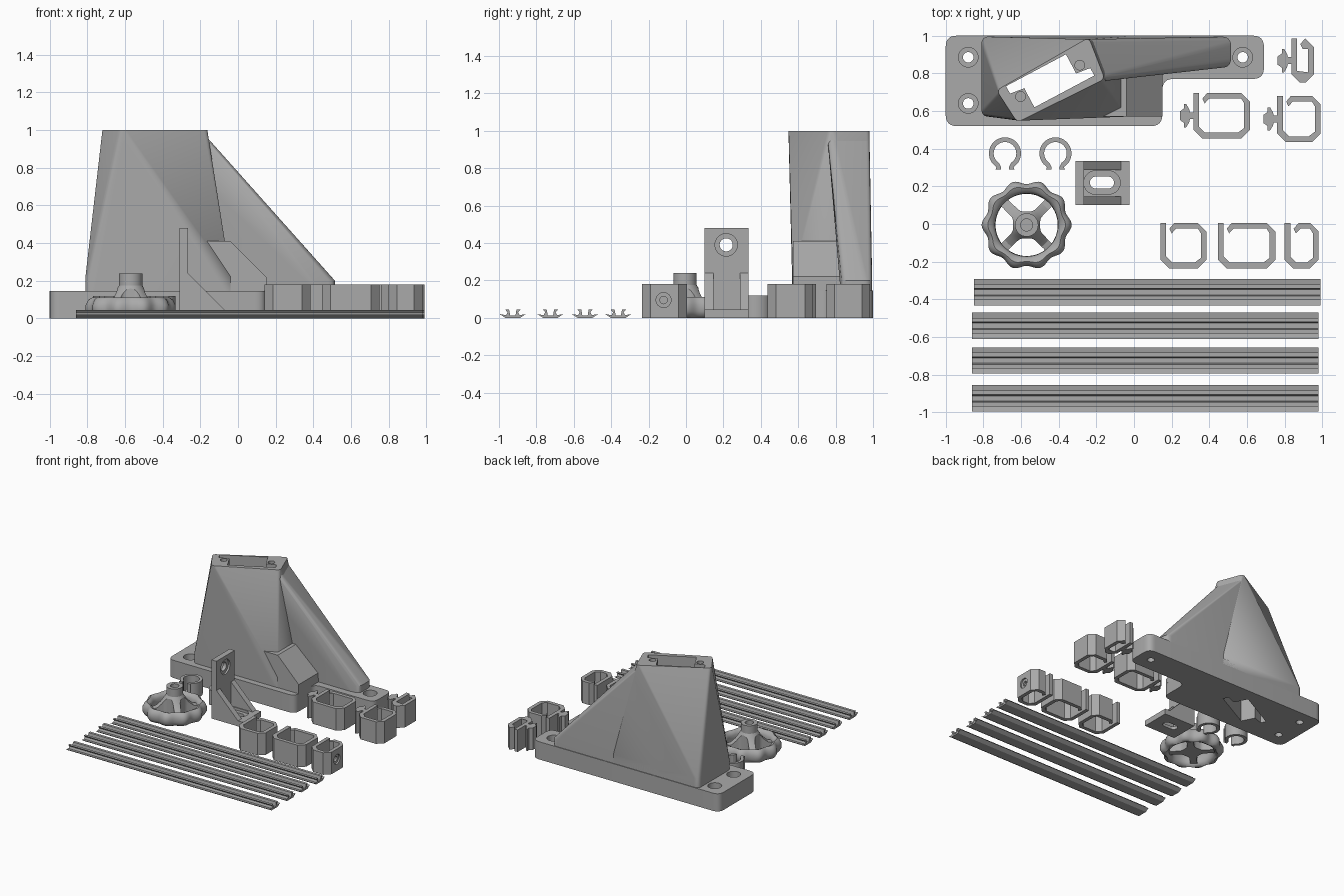
import bpy, bmesh, math
from mathutils import Vector, Matrix

if "Cube" in bpy.data.objects:
    bpy.data.objects.remove(bpy.data.objects["Cube"])

grey = bpy.data.materials.new("grey plastic")
grey.diffuse_color = (0.40, 0.40, 0.40, 1)
grey.use_nodes = True
grey.node_tree.nodes["Principled BSDF"].inputs["Base Color"].default_value = grey.diffuse_color


def finish(name, bm, angle=25):
    bmesh.ops.recalc_face_normals(bm, faces=bm.faces)
    me = bpy.data.meshes.new(name)
    bm.to_mesh(me)
    bm.free()
    me.materials.append(grey)
    ob = bpy.data.objects.new(name, me)
    bpy.context.collection.objects.link(ob)
    smooth(ob, angle)
    return ob


def smooth(ob, angle=25):
    bpy.ops.object.select_all(action='DESELECT')
    bpy.context.view_layer.objects.active = ob
    ob.select_set(True)
    bpy.ops.object.shade_smooth_by_angle(angle=math.radians(angle))


def prism(name, pts, z0, z1, m=None):
    """Extrude an outline from z0 to z1, then place it with a matrix."""
    bm = bmesh.new()
    f = bm.faces.new([bm.verts.new((x, y, z0)) for x, y in pts])
    top = bmesh.ops.extrude_face_region(bm, geom=[f])["geom"]
    bmesh.ops.translate(bm, vec=(0, 0, z1 - z0),
                        verts=[v for v in top if isinstance(v, bmesh.types.BMVert)])
    if m:
        bmesh.ops.transform(bm, matrix=m, verts=bm.verts)
    return finish(name, bm)


def box(name, x0, x1, y0, y1, z0, z1):
    return prism(name, [(x0, y0), (x1, y0), (x1, y1), (x0, y1)], z0, z1)


def hull(name, pts):
    bm = bmesh.new()
    for p in pts:
        bm.verts.new(p)
    res = bmesh.ops.convex_hull(bm, input=bm.verts)
    junk = {g for g in res["geom_interior"] + res["geom_unused"]
            if isinstance(g, bmesh.types.BMVert)}
    bmesh.ops.delete(bm, geom=list(junk), context='VERTS')
    bmesh.ops.dissolve_limit(bm, angle_limit=0.01, verts=bm.verts, edges=bm.edges)
    return finish(name, bm)


def arc(cx, cy, r, a0, a1, n):
    return [(cx + r * math.cos(math.radians(a0 + (a1 - a0) * i / n)),
             cy + r * math.sin(math.radians(a0 + (a1 - a0) * i / n))) for i in range(n + 1)]


def circle(cx, cy, r, n=32):
    return arc(cx, cy, r, 0, 360, n)[:-1]


def rounded(pts, r, n=6):
    """Round the corners of an outline."""
    out = []
    for i, p in enumerate(pts):
        p = Vector(p)
        a = (Vector(pts[i - 1]) - p).normalized() * r
        b = (Vector(pts[(i + 1) % len(pts)]) - p).normalized() * r
        for k in range(n + 1):
            t = k / n
            out.append(tuple(p + a * (1 - t) ** 2 + b * t ** 2))
    return out


def at(pts, z):
    return [(x, y, z) for x, y in pts]


def cut(ob, *cutters):
    for c in cutters:
        m = ob.modifiers.new("cut", 'BOOLEAN')
        m.object, m.operation, m.solver = c, 'DIFFERENCE', 'EXACT'
        bpy.context.view_layer.update()
        me = bpy.data.meshes.new_from_object(
            ob.evaluated_get(bpy.context.evaluated_depsgraph_get()))
        ob.modifiers.clear()
        ob.data = me
        bpy.data.objects.remove(c)
    smooth(ob)


# Tower: top frame, tapering body, side spine and sloped foot
frame = rounded([(-.25, .99), (-.735, .70), (-.61, .54), (-.155, .77)], .03)
frame = rounded([(-.24, .99), (-.73, .71), (-.62, .54), (-.155, .77)], .03)
body_foot = rounded([(-.81, .57), (-.04, .57), (-.04, .995), (-.81, .995)], .04)
body_foot = [p for p in body_foot if p[0] < -.2] + [(-.04, .57), (-.04, .995)]
spine_end = rounded([(-.5, .83), (.515, .83), (.515, .995), (-.5, .995)], .05)
tower = hull("tower_body", at(frame, 1) + at(frame, .96) + at(body_foot, .22) + at(body_foot, .1))
spine_top = [p for p in frame if p[0] > -.3]
spine = hull("tower_spine", at(spine_top, .96) + at(spine_end, .2) + at(spine_end, .1))
foot = hull("tower_foot", [(x, y, z) for y in (.571, .85) for x, z in
            ((-.3, .1), (-.3, .41), (-.04, .41), (.15, .22), (.15, .1))])

# Mounting plate
plate = prism("mounting_plate", rounded([(-1, .52), (.15, .52), (.15, .77), (.69, .77),
              (.69, 1), (-1, 1)], .06), 0, .145)
for x, y in ((-.88, .885), (-.88, .64), (.577, .885)):
    cut(plate, prism("cutter", circle(x, y, .028), -.1, .3),
        prism("cutter", circle(x, y, .052), .09, .3))

# Slot through the whole tower, leaving two screw bosses
half = [(-.22, .085), (.14, .085), (.14, -.03), (.22, -.04)]
slot = half + [(-x, -y) for x, y in half]
place = Matrix.Translation((-.445, .76, 0)) @ Matrix.Rotation(math.radians(28), 4, 'Z')
for ob in (tower, spine, foot, plate):
    cut(ob, prism("cutter", slot, -.1, 1.2, place))
for s in (-1, 1):
    cut(tower, prism("cutter", circle(.178 * s, 0, .026, 20), .9, 1.1, place))

# Trim rails
side = [(.04, 0), (.07, .02), (.036, .014), (.028, .03), (.042, .045), (.02, .045), (.014, .012)]
rail = side + [(-a, b) for a, b in reversed(side)]
to_x = Matrix(((0, 0, 1, 0), (1, 0, 0, 0), (0, 1, 0, 0), (0, 0, 0, 1)))
for i, (y, x0, x1) in enumerate(((-.362, -.85, .99), (-.54, -.86, .98),
                                 (-.725, -.86, .98), (-.926, -.86, .98))):
    prism(f"rail_{i + 1}", rail, x0, x1, Matrix.Translation((0, y, 0)) @ to_x)


# Open rectangular clips
def clip(name, x0, x1, y0, y1, knob):
    w, c = .03, .045
    d = c - w * .41
    k = x0 + w + .018
    outer = [(x0, y1), (x0, y0 + c), (x0 + c, y0), (x1 - c, y0), (x1, y0 + c),
             (x1, y1 - c), (x1 - c, y1), (k + .025, y1), (k, y1 - .03)]
    inner = [(k + .012, y1 - .055), (k + .035, y1 - w), (x1 - c, y1 - w), (x1 - w, y1 - c - .01),
             (x1 - w, y0 + c + .01), (x1 - w - d, y0 + w), (x0 + w + d, y0 + w),
             (x0 + w, y0 + w + d), (x0 + w, y1)]
    ob = prism(name, outer + inner, 0, .18)
    if knob:
        cy = (y0 + y1) / 2
        up = [(x0 + .01, .018), (x0 - .018, .018), (x0 - .022, .035), (x0 - .038, .062),
              (x0 - .05, .062), (x0 - .05, .038), (x0 - .072, .022)]
        prism(name + "_knob", [(x, cy + y) for x, y in up] +
              [(x, cy - y) for x, y in reversed(up)], 0, .18)
    return ob


clip("wide_knob_clip", .315, .615, .455, .695, True)
clip("square_knob_clip", .76, .99, .435, .68, True)
clip("narrow_knob_clip", .835, .955, .75, .985, True)
clip("square_clip", .14, .385, -.235, .005, False)
clip("wide_clip", .445, .75, -.235, .005, False)
end_clip = clip("narrow_clip", .80, .98, -.235, .005, False)
hole = Matrix.Translation((0, -.12, .095)) @ to_x
cut(end_clip, prism("cutter", circle(0, 0, .02), .9, 1.1, hole),
    prism("cutter", circle(0, 0, .04), .967, 1.1, hole))

# Round snap clips
for i, x in enumerate((-.685, -.417)):
    y = .375
    ring = arc(x, y, .085, -58, 238, 36) + [(x - .05, .29), (x - .022, .29), (x - .022, .305)]
    ring += arc(x, y, .06, 238, -58, 36) + [(x + .022, .305), (x + .022, .29), (x + .05, .29)]
    prism(f"snap_clip_{i + 1}", ring, 0, .12)

# Handwheel: scalloped rim plus a flared hub with four openings
WX, WY, N = -.57, -.005, 120
bm = bmesh.new()
section = [(.165, .03), (.175, .01), (.195, 0), (.215, .01), (.228, .035), (.228, .07),
           (.215, .1), (.2, .11), (.18, .1), (.167, .08)]
rows = []
for i in range(N):
    a = 2 * math.pi * i / N
    rows.append([])
    for r, z in section:
        r += .011 * math.cos(10 * a) * max(0, (r - .165) / .063)
        rows[-1].append(bm.verts.new((WX + r * math.cos(a), WY + r * math.sin(a), z)))
for i in range(N):
    for j in range(len(section)):
        a, b, k = rows[i], rows[(i + 1) % N], (j + 1) % len(section)
        bm.faces.new((a[j], b[j], b[k], a[k]))
finish("handwheel_rim", bm, 50)

bm = bmesh.new()
prof = [(.185, .02), (.185, .07), (.14, .08), (.105, .11), (.08, .145), (.062, .175),
        (.062, .24), (.032, .24), (.032, .1)]
rings = [[bm.verts.new((WX + x, WY + y, z)) for x, y in circle(0, 0, r, 48)] for r, z in prof]
for a, b in zip(rings, rings[1:]):
    for i in range(48):
        j = (i + 1) % 48
        bm.faces.new((a[i], a[j], b[j], b[i]))
bm.faces.new(rings[0])
bm.faces.new(rings[-1])
hub = finish("handwheel_hub", bm, 35)
window = rounded([(.072, -.035), (.14, -.105), (.172, -.05), (.176, 0), (.172, .05),
                  (.14, .105), (.072, .035)], .018, 4)
for q in range(4):
    m = Matrix.Translation((WX, WY, 0)) @ Matrix.Rotation(q * math.pi / 2, 4, 'Z')
    cut(hub, prism("cutter", window, -.1, .4, m))

# Angle bracket with two gussets
upright = box("bracket_upright", -.31, -.265, .1, .335, 0, .48)
hole = Matrix.Translation((0, .215, .39)) @ to_x
cut(upright, prism("cutter", circle(0, 0, .035), -.4, -.2, hole),
    prism("cutter", circle(0, 0, .06), -.28, -.2, hole))
shelf = box("bracket_base", -.31, -.025, .1, .335, 0, .045)


def stadium(cx, cy, h, r):
    return arc(cx + h, cy, r, -90, 90, 14) + arc(cx - h, cy, r, 90, 270, 14)


cut(shelf, prism("cutter", stadium(-.17, .22, .032, .032), -.1, .2),
    prism("cutter", stadium(-.17, .22, .035, .062), .025, .2))
for i, y in enumerate((.1, .288)):
    hull(f"bracket_gusset_{i + 1}", [(x, b, z) for b in (y, y + .047) for x, z in
         ((-.3, .04), (-.3, .24), (-.265, .24), (-.07, .045), (-.07, .04))])
